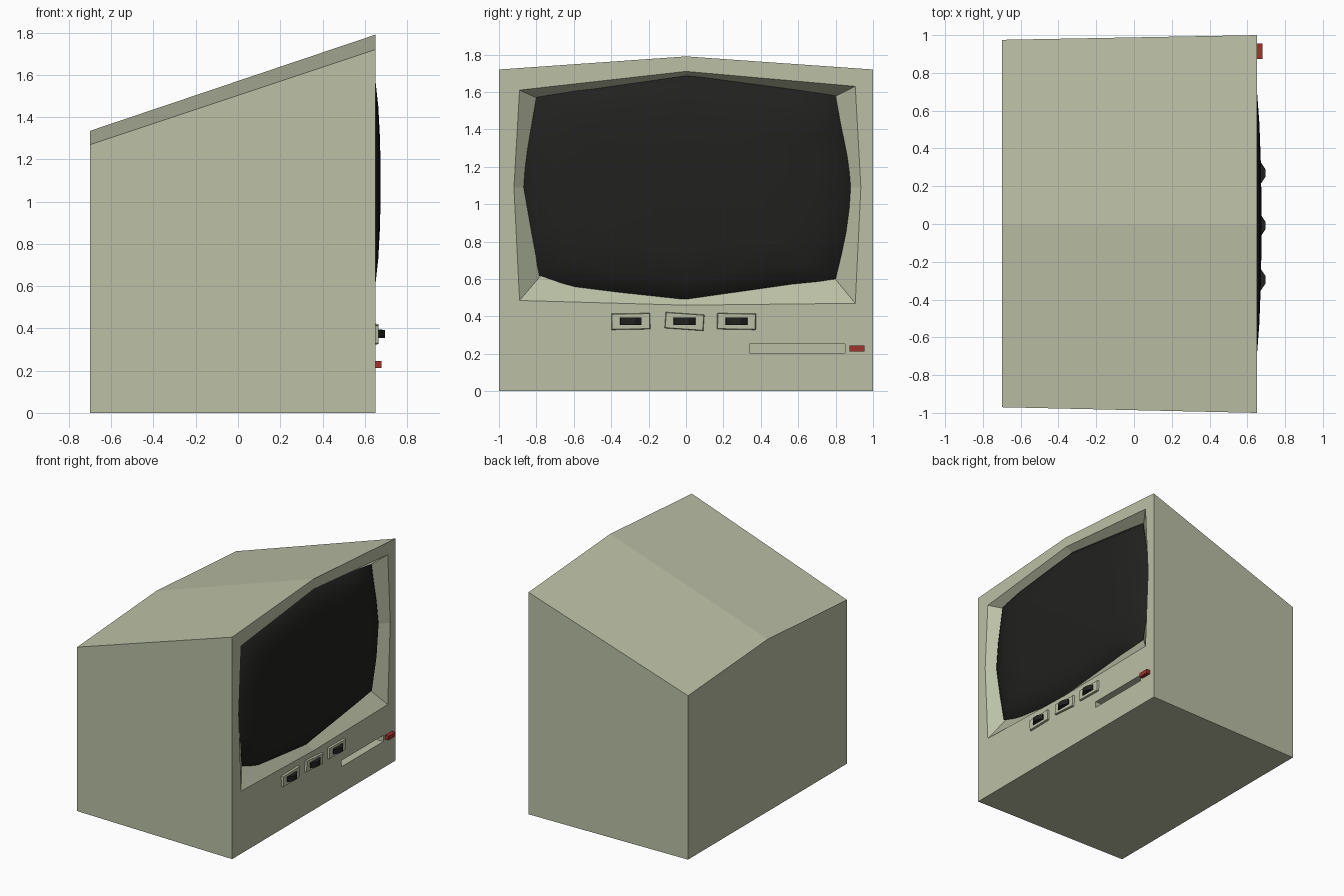
import bpy, bmesh
from math import radians, sin, cos

if "Cube" in bpy.data.objects:
    bpy.data.objects.remove(bpy.data.objects["Cube"])


def material(name, rgb):
    m = bpy.data.materials.new(name)
    m.diffuse_color = (*rgb, 1)
    m.use_nodes = True
    m.node_tree.nodes["Principled BSDF"].inputs["Base Color"].default_value = m.diffuse_color
    return m


SHELL = material("putty_plastic", (0.50, 0.53, 0.38))
BLACK = material("dark_glass", (0.015, 0.015, 0.014))
RED = material("red_lamp", (0.35, 0.035, 0.025))


def loft(name, rings, mat):
    """Closed solid through (x, [(y, z), ...]) sections."""
    bm = bmesh.new()
    vs = [[bm.verts.new((x, y, z)) for y, z in pts] for x, pts in rings]
    n = len(vs[0])
    for a, b in zip(vs, vs[1:]):
        for i in range(n):
            j = (i + 1) % n
            bm.faces.new((a[i], a[j], b[j], b[i]))
    bm.faces.new(vs[0])
    bm.faces.new(vs[-1])
    bmesh.ops.recalc_face_normals(bm, faces=bm.faces)
    me = bpy.data.meshes.new(name)
    bm.to_mesh(me)
    bm.free()
    me.materials.append(mat)
    ob = bpy.data.objects.new(name, me)
    bpy.context.collection.objects.link(ob)
    return ob


def scaled(pts, s, c=(0, 1.09)):
    return [(c[0] + (y - c[0]) * s, c[1] + (z - c[1]) * s) for y, z in pts]


def rect(y, z, hy, hz, tilt=0):
    c, s = cos(radians(tilt)), sin(radians(tilt))
    return [(y + a * hy * c - b * hz * s, z + a * hy * s + b * hz * c)
            for a, b in ((-1, -1), (1, -1), (1, 1), (-1, 1))]


def cut(ob, cutter):
    mod = ob.modifiers.new("cut", 'BOOLEAN')
    mod.operation = 'DIFFERENCE'
    mod.solver = 'EXACT'
    mod.object = cutter
    bpy.context.view_layer.objects.active = ob
    bpy.ops.object.modifier_apply(modifier=mod.name)
    bpy.data.objects.remove(cutter)


# Cabinet with a ridged, sloping top
cabinet = loft("cabinet", [
    (-0.70, [(-0.97, 0), (0.975, 0), (0.975, 1.27), (0, 1.335), (-0.97, 1.27)]),
    (0.65, [(-1, 0), (1, 0), (1, 1.72), (0, 1.79), (-1, 1.72)])], SHELL)

# Sloped screen recess
opening = [(-0.89, 1.61), (0, 1.71), (0.905, 1.63), (0.935, 1.09),
           (0.905, 0.47), (0, 0.46), (-0.89, 0.485), (-0.92, 1.09)]
recess = [(-0.78, 1.56), (0, 1.68), (0.785, 1.57), (0.865, 1.09),
          (0.785, 0.615), (0, 0.50), (-0.77, 0.625), (-0.855, 1.09)]
cut(cabinet, loft("recess_cutter",
                  [(0.57, recess), (0.65, opening), (0.75, opening)], SHELL))

# Disk slot
slot = rect(0.595, 0.228, 0.256, 0.024)
cut(cabinet, loft("slot_cutter", [(0.58, slot), (0.75, slot)], SHELL))

# Bulging picture tube
outline = [(-0.80, 1.575), (-0.6, 1.62), (0, 1.69), (0.6, 1.61), (0.80, 1.58),
           (0.825, 1.44), (0.86, 1.27), (0.885, 1.09), (0.86, 0.85),
           (0.80, 0.60), (0.6, 0.57), (0, 0.49), (-0.6, 0.555), (-0.785, 0.62),
           (-0.83, 0.84), (-0.87, 1.09), (-0.85, 1.3)]
profile = [(0.56, 0.99), (0.585, 1), (0.615, 0.95), (0.65, 0.81),
           (0.664, 0.6), (0.672, 0.35), (0.675, 0.12)]
screen = loft("screen", [(x, scaled(outline, s)) for x, s in profile], BLACK)
bpy.context.view_layer.objects.active = screen
screen.select_set(True)
bpy.ops.object.shade_smooth_by_angle(angle=radians(50))

# Three slider knobs on raised plates
for i, (y, tilt) in enumerate(((-0.295, 1), (-0.008, -4), (0.27, -1)), 1):
    loft(f"knob_plate_{i}", [(0.64, rect(y, 0.373, 0.106, 0.045, tilt)),
                             (0.665, rect(y, 0.373, 0.100, 0.040, tilt))], SHELL)
    loft(f"knob_{i}", [(0.655, rect(y, 0.374, 0.060, 0.020)),
                       (0.672, rect(y, 0.374, 0.056, 0.020)),
                       (0.695, rect(y, 0.374, 0.022, 0.019))], BLACK)

# Power lamp
lamp = rect(0.914, 0.229, 0.041, 0.016)
loft("power_lamp", [(0.64, lamp), (0.68, lamp)], RED)
